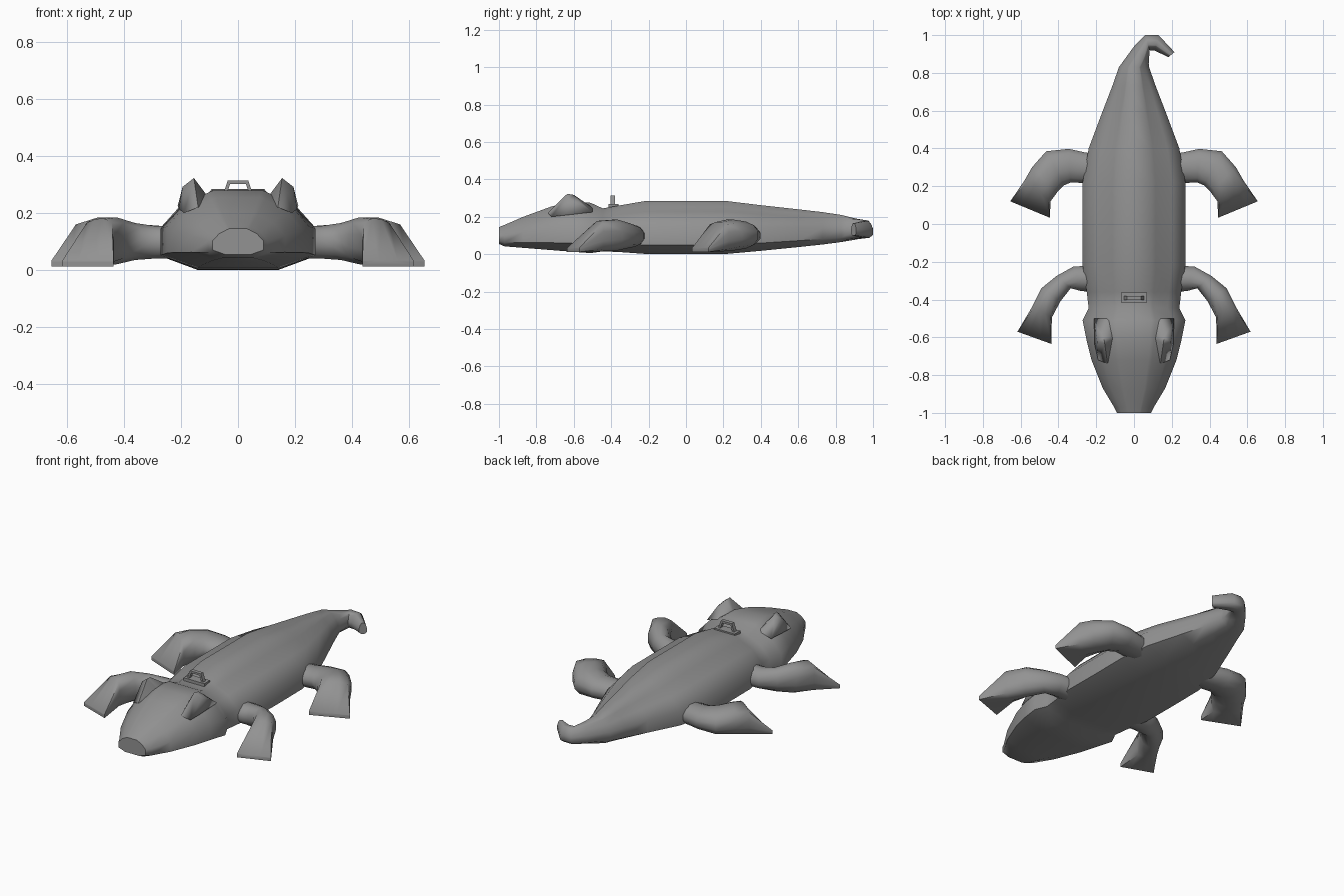
import bpy, bmesh, math
from mathutils import Vector

if "Cube" in bpy.data.objects:
    bpy.data.objects.remove(bpy.data.objects["Cube"])

# Dark grey vinyl
vinyl = bpy.data.materials.new("dark_grey")
vinyl.diffuse_color = (.29, .29, .29, 1)
vinyl.use_nodes = True
vinyl.node_tree.nodes["Principled BSDF"].inputs["Base Color"].default_value = vinyl.diffuse_color


def finish(name, bm, angle=35):
    bmesh.ops.recalc_face_normals(bm, faces=bm.faces)
    me = bpy.data.meshes.new(name)
    bm.to_mesh(me)
    bm.free()
    me.materials.append(vinyl)
    ob = bpy.data.objects.new(name, me)
    bpy.context.collection.objects.link(ob)
    bpy.ops.object.select_all(action='DESELECT')
    ob.select_set(True)
    bpy.context.view_layer.objects.active = ob
    bpy.ops.object.shade_smooth_by_angle(angle=math.radians(angle))
    return ob


def loft(name, rings, angle=35):
    bm = bmesh.new()
    vs = [[bm.verts.new(p) for p in r] for r in rings]
    n = len(vs[0])
    for a, b in zip(vs, vs[1:]):
        for i in range(n):
            j = (i + 1) % n
            bm.faces.new((a[i], a[j], b[j], b[i]))
    bm.faces.new(vs[0][::-1])
    bm.faces.new(vs[-1])
    return finish(name, bm, angle)


def section(left, right, zb, zt, ridge):
    """Closed body section spanning two plan points; ridge = height of the raised back strip."""
    L, R = Vector(left), Vector(right)
    mid, half = (L + R) / 2, (R - L) / 2
    h = zt - zb
    side = [(0.52, 0), (1, .17 * h), (1, .52 * h), (.74, .8 * h),
            (.42, h * .97 - ridge), (.34, h)]
    pts = side + [(-u, z) for u, z in reversed(side)]
    return [(mid.x + half.x * u, mid.y + half.y * u, zb + z) for u, z in pts]


# Body: head, torso and tapering tail in one skin: y, half width, bottom, top, ridge
stations = [(-1.0, .09, .055, .145, 0), (-.97, .105, .042, .157, 0),
            (-.87, .165, .034, .2, 0), (-.72, .225, .022, .255, 0),
            (-.62, .25, .014, .28, 0), (-.51, .272, .006, .275, 0),
            (-.445, .24, .015, .245, .005),
            (-.36, .25, .012, .26, .012), (-.22, .272, .002, .284, .02),
            (0, .272, 0, .284, .022), (.22, .272, .002, .284, .022),
            (.4, .24, .018, .262, .02), (.6, .165, .038, .24, .014),
            (.73, .115, .052, .225, .008), (.83, .08, .065, .21, 0)]
rings = [section((-w, y), (w, y), b, t, r) for y, w, b, t, r in stations]
# Tail tip curling sideways
rings += [section((0, .94), (.078, .85), .08, .19, 0),
          section((.06, 1.0), (.083, .92), .088, .18, 0),
          section((.13, 1.0), (.11, .918), .088, .178, 0),
          section((.214, .91), (.182, .883), .1, .165, 0)]
loft("body", rings, 62)


# Legs: each ring is inner plan point, outer plan point, low z, high z, squareness
def leg(name, spans, side):
    out = []
    for ax, ay, bx, by, z0, z1, sq in spans:
        ring = []
        for k in range(12):
            a = 2 * math.pi * (k + .5) / 12
            u = max(-1, min(1, math.cos(a) * sq))
            v = max(-1, min(1, math.sin(a) * sq))
            ring.append((side * ((ax + bx) / 2 + (bx - ax) / 2 * u),
                         (ay + by) / 2 + (by - ay) / 2 * u,
                         (z0 + z1) / 2 + (z1 - z0) / 2 * v))
        out.append(ring)
    loft(name, out, 62)


front = [(.2, -.36, .2, -.22, .04, .155, 1.04), (.28, -.355, .32, -.225, .04, .155, 1.04),
         (.335, -.34, .41, -.275, .035, .165, 1.04), (.39, -.41, .49, -.34, .02, .185, 1.06),
         (.435, -.495, .54, -.44, .015, .178, 1.2),
         (.437, -.635, .617, -.57, .012, .034, 1.45)]
rear = [(.2, .22, .2, .37, .04, .155, 1.04), (.285, .218, .265, .38, .04, .155, 1.04),
        (.335, .22, .345, .398, .04, .16, 1.04), (.37, .205, .465, .385, .03, .175, 1.04),
        (.405, .17, .54, .3, .02, .185, 1.08), (.442, .12, .58, .23, .015, .172, 1.2),
        (.445, .033, .655, .12, .012, .034, 1.45)]
for s, tag in ((1, "right"), (-1, "left")):
    leg("front_leg_" + tag, front, s)
    leg("rear_leg_" + tag, rear, s)
    # Raised eye bumps, blending into the head
    bm = bmesh.new()
    for x, y, z in ((.155, -.635, .323), (.16, -.6, .317), (.195, -.625, .292), (.195, -.57, .28),
                    (.125, -.6, .276), (.13, -.5, .25), (.212, -.5, .225), (.208, -.64, .215),
                    (.14, -.74, .22), (.1, -.6, .25), (.19, -.72, .2)):
        bm.verts.new((s * x, y, z))
    bmesh.ops.convex_hull(bm, input=bm.verts)
    finish("eye_" + tag, bm, 75)


# Handle: base pad and a bent strap
def block(name, x, y0, y1, z0, z1):
    loft(name, [[(-x, y0, z), (x, y0, z), (x, y1, z), (-x, y1, z)] for z in (z0, z1)])


block("handle_base", .068, -.415, -.362, .235, .268)
outer = [(-.055, .26), (-.036, .314), (.036, .314), (.055, .26)]
inner = [(-.042, .26), (-.028, .302), (.028, .302), (.042, .26)]
loft("handle_strap", [[(o[0], -.403, o[1]), (o[0], -.38, o[1]),
                       (i[0], -.38, i[1]), (i[0], -.403, i[1])]
                      for o, i in zip(outer, inner)])
